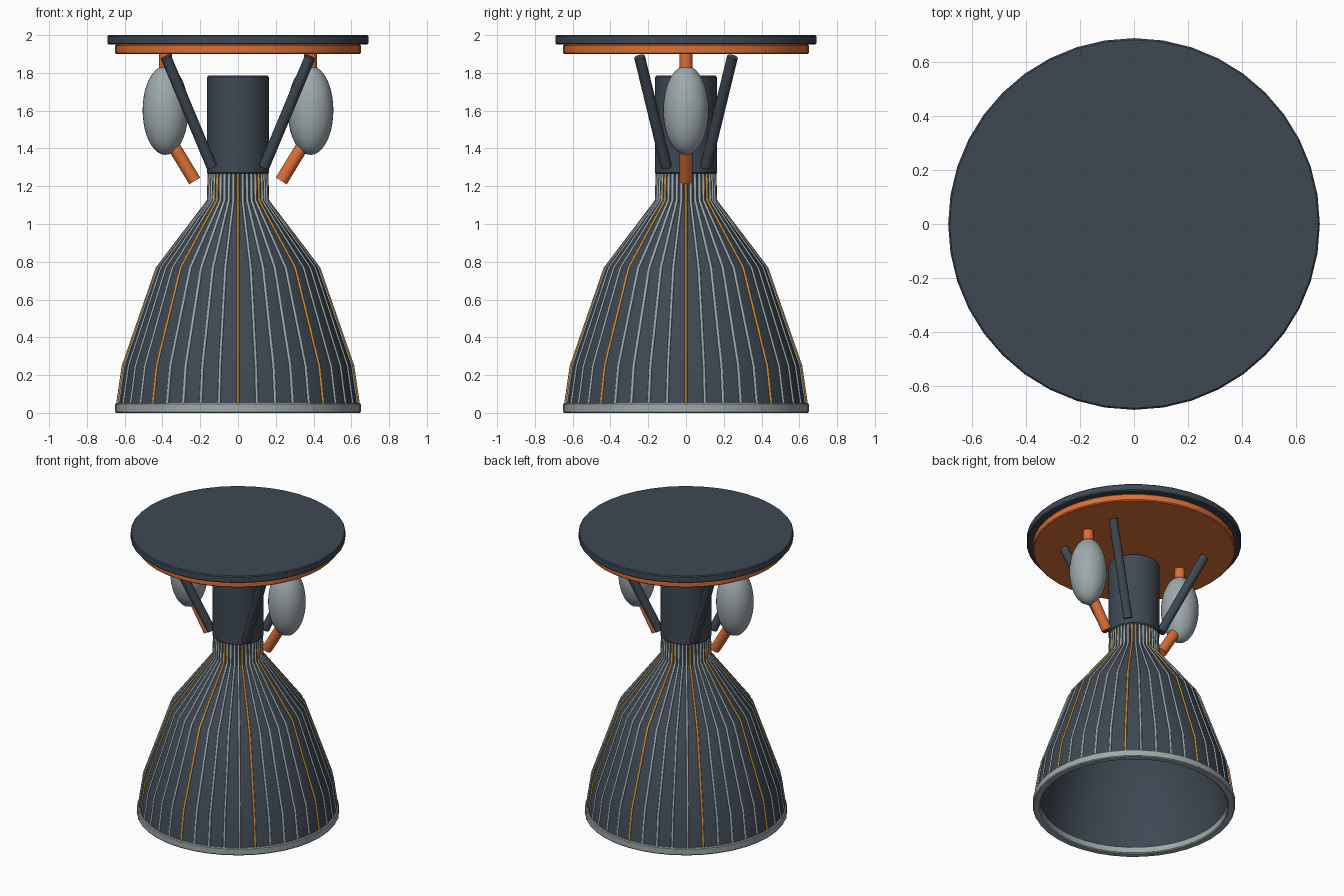
import bpy, bmesh, math
from mathutils import Vector

if "Cube" in bpy.data.objects:
    bpy.data.objects.remove(bpy.data.objects["Cube"])


def material(name, rgb):
    m = bpy.data.materials.new(name)
    m.diffuse_color = (*rgb, 1)
    m.use_nodes = True
    m.node_tree.nodes["Principled BSDF"].inputs["Base Color"].default_value = m.diffuse_color
    return m


SLATE = material("dark slate", (0.048, 0.066, 0.088))
GREY = material("light grey", (0.34, 0.40, 0.42))
ORANGE = material("orange", (0.72, 0.16, 0.035))
AMBER = material("amber", (0.62, 0.27, 0.03))
SIDES = 40


def add(name, bm, mat, angle=30):
    bmesh.ops.recalc_face_normals(bm, faces=bm.faces)
    me = bpy.data.meshes.new(name)
    bm.to_mesh(me)
    bm.free()
    ob = bpy.data.objects.new(name, me)
    bpy.context.collection.objects.link(ob)
    me.materials.append(mat)
    bpy.ops.object.select_all(action='DESELECT')
    ob.select_set(True)
    bpy.context.view_layer.objects.active = ob
    bpy.ops.object.shade_smooth_by_angle(angle=math.radians(angle))
    return ob


def lathe(name, profile, mat, n=SIDES, closed=False):
    """Revolve (r, z) points about z; a closed profile makes a ring, else ends are capped."""
    bm = bmesh.new()
    rings = []
    for r, z in profile:
        rings.append([bm.verts.new((r * math.cos(2 * math.pi * i / n),
                                    r * math.sin(2 * math.pi * i / n), z)) for i in range(n)])
    pairs = list(zip(rings, rings[1:])) + ([(rings[-1], rings[0])] if closed else [])
    for a, b in pairs:
        for i in range(n):
            j = (i + 1) % n
            bm.faces.new((a[i], a[j], b[j], b[i]))
    if not closed:
        bm.faces.new(rings[0])
        bm.faces.new(rings[-1])
    return add(name, bm, mat)


def disc(name, r, z0, z1, mat, c=0.006):
    return lathe(name, [(r - c, z0), (r, z0 + c), (r, z1 - c), (r - c, z1)], mat)


def rod(name, a, b, r, mat, n=20):
    a, b = Vector(a), Vector(b)
    bm = bmesh.new()
    bmesh.ops.create_cone(bm, cap_ends=True, segments=n, radius1=r, radius2=r, depth=(b - a).length)
    ob = add(name, bm, mat)
    ob.rotation_euler = (b - a).to_track_quat('Z', 'Y').to_euler()
    ob.location = (a + b) / 2
    return ob


# mounting plate and the ring plate beneath it
disc("top_plate", 0.69, 1.95, 2.0, SLATE)
disc("under_plate", 0.65, 1.90, 1.95, ORANGE)

# combustion chamber
disc("chamber", 0.165, 1.265, 1.785, SLATE, 0.008)

# open bell nozzle with wall thickness
BELL = [(0.644, 0.005), (0.608, 0.25), (0.428, 0.77), (0.158, 1.125), (0.153, 1.27)]
inner = [(r - 0.02, z) for r, z in reversed(BELL)]
lathe("nozzle_bell", BELL + inner, SLATE, closed=True)

# rim around the nozzle mouth
lathe("nozzle_rim", [(0.61, 0), (0.645, 0), (0.65, 0.006), (0.65, 0.046), (0.645, 0.052),
                     (0.61, 0.052), (0.602, 0.046), (0.602, 0.006)], GREY, closed=True)


# cooling tubes down the bell; every fifth one is amber
def ribs(name, mat, steps):
    bm = bmesh.new()
    n, rad = 8, 0.0075
    for k in steps:
        t = 2 * math.pi * k / 40
        out, side = Vector((math.cos(t), math.sin(t), 0)), Vector((-math.sin(t), math.cos(t), 0))
        rings = []
        for r, z in BELL:
            c = out * r + Vector((0, 0, z))
            rings.append([bm.verts.new(c + rad * (math.cos(2 * math.pi * i / n) * out +
                                                  math.sin(2 * math.pi * i / n) * side))
                          for i in range(n)])
        for a, b in zip(rings, rings[1:]):
            for i in range(n):
                j = (i + 1) % n
                bm.faces.new((a[i], a[j], b[j], b[i]))
        bm.faces.new(rings[0])
        bm.faces.new(rings[-1])
    add(name, bm, mat, 50)


ribs("grey_cooling_tubes", GREY, [k for k in range(40) if k % 5])
ribs("amber_cooling_tubes", AMBER, range(0, 40, 5))

for s, label in ((-1, "left"), (1, "right")):
    # egg shaped pump with feed pipes above and below
    bm = bmesh.new()
    bmesh.ops.create_uvsphere(bm, u_segments=32, v_segments=20, radius=1)
    bmesh.ops.scale(bm, vec=(0.121, 0.121, 0.236), verts=bm.verts)
    pump = add(label + "_pump", bm, GREY)
    pump.location = (s * 0.384, 0, 1.602)
    rod(label + "_upper_pipe", (s * 0.384, 0, 1.75), (s * 0.384, 0, 1.905), 0.034, ORANGE)
    rod(label + "_lower_pipe", (s * 0.364, 0, 1.45), (s * 0.229, 0, 1.228), 0.034, ORANGE)
    # slanted support struts
    for q, end in ((-1, "front"), (1, "back")):
        rod(f"{label}_{end}_strut", (s * 0.138, q * 0.104, 1.302),
            (s * 0.382, q * 0.246, 1.885), 0.029, SLATE)
